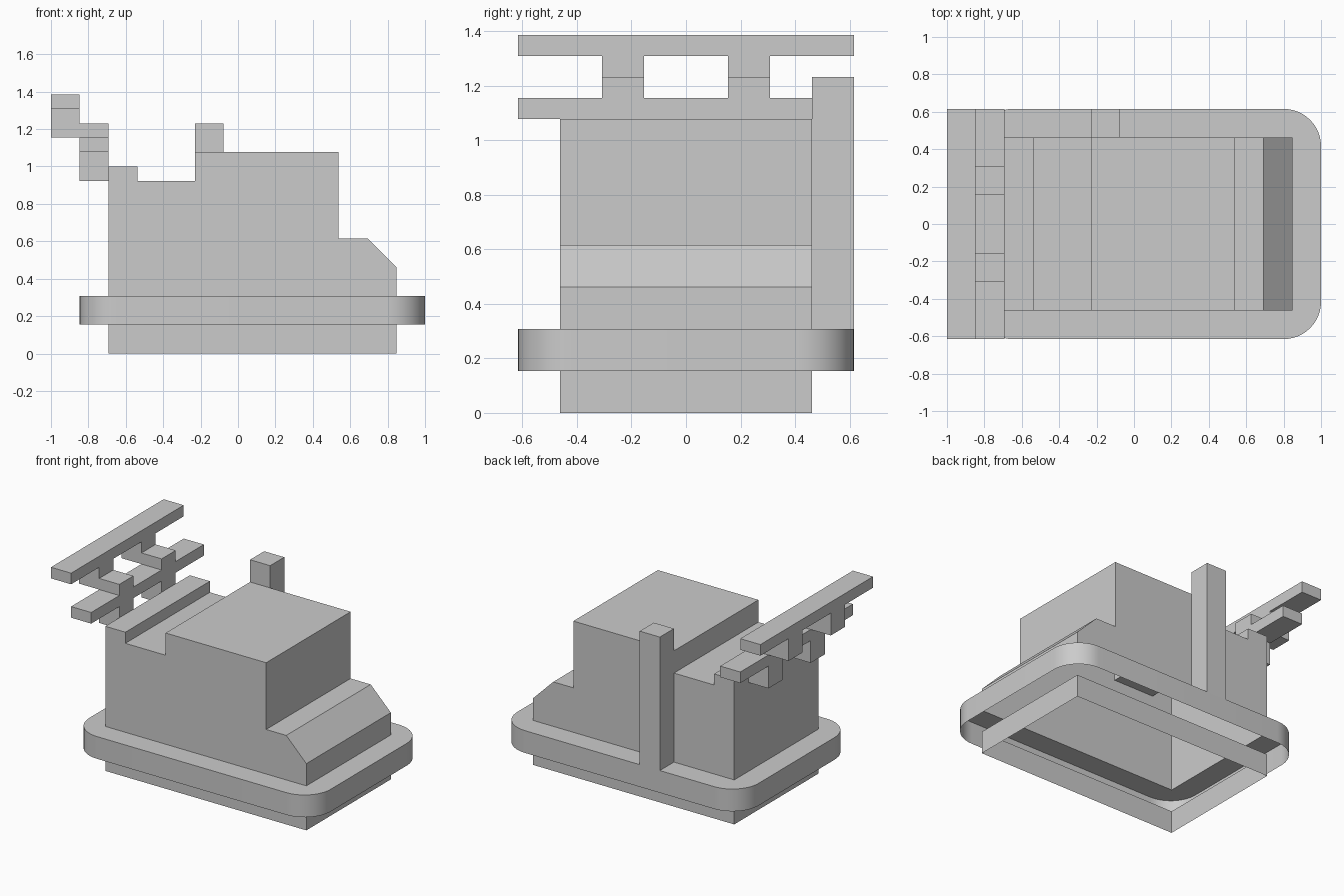
import bpy, bmesh, math

if "Cube" in bpy.data.objects:
    bpy.data.objects.remove(bpy.data.objects["Cube"])

U = 2 / 13          # the model sits on a regular grid of this step


def finish(name, bm):
    mesh = bpy.data.meshes.new(name)
    bm.to_mesh(mesh)
    bm.free()
    obj = bpy.data.objects.new(name, mesh)
    bpy.context.collection.objects.link(obj)
    return obj


def prism(name, profile, y0, y1, drop=()):
    """Extrude an (x, z) profile from y0 to y1; drop lists open sides ('bottom', 'top')."""
    bm = bmesh.new()
    face = bm.faces.new([bm.verts.new((x * U, y0 * U, z * U)) for x, z in profile])
    ext = bmesh.ops.extrude_face_region(bm, geom=[face])["geom"]
    bmesh.ops.translate(bm, vec=(0, (y1 - y0) * U, 0),
                        verts=[g for g in ext if isinstance(g, bmesh.types.BMVert)])
    bmesh.ops.recalc_face_normals(bm, faces=bm.faces)
    gone = [f for f in bm.faces
            if ("bottom" in drop and f.normal.z < -0.9) or ("top" in drop and f.normal.z > 0.9)]
    bmesh.ops.delete(bm, geom=gone, context="FACES")
    return finish(name, bm)


def box(name, x0, x1, y0, y1, z0, z1, drop=()):
    return prism(name, [(x0, z0), (x1, z0), (x1, z1), (x0, z1)], y0, y1, drop)


# Cab body with sloped nose and stepped roof, open underneath
prism("body", [(-4.5, 2), (5.5, 2), (5.5, 3), (4.5, 4), (3.5, 4), (3.5, 7),
               (-1.5, 7), (-1.5, 6), (-3.5, 6), (-3.5, 6.5), (-4.5, 6.5)],
      -3, 3, drop=("bottom",))

# Open skirt below the bumper
box("lower_skirt", -4.5, 5.5, -3, 3, 0, 1, drop=("bottom", "top"))

# Rounded bumper: outer wall plus a top plate around the body, open underneath
bm = bmesh.new()
r, steps = 1.3, 12
outline = []
for cx, cy, start in ((6.5 - r, 4 - r, 0), (-5.5 + r, 4 - r, 90),
                      (-5.5 + r, -4 + r, 180), (6.5 - r, -4 + r, 270)):
    for i in range(steps + 1):
        a = math.radians(start + 90 * i / steps)
        outline.append((cx + r * math.cos(a), cy + r * math.sin(a)))
low = [bm.verts.new((x * U, y * U, U)) for x, y in outline]
top = [bm.verts.new((x * U, y * U, 2 * U)) for x, y in outline]
hole = [bm.verts.new((x * U, y * U, 2 * U)) for x, y in ((5.5, 3), (-4.5, 3), (-4.5, -3), (5.5, -3))]
n = len(outline)
for i in range(n):
    j = (i + 1) % n
    bm.faces.new((low[i], low[j], top[j], top[i]))
rim = [bm.edges.get((top[i], top[(i + 1) % n])) for i in range(n)]
rim += [bm.edges.new((hole[i], hole[(i + 1) % 4])) for i in range(4)]
bmesh.ops.triangle_fill(bm, use_beauty=True, edges=rim, normal=(0, 0, 1))
bm.normal_update()
for f in bm.faces:
    if f.normal.z < -0.5:
        f.normal_flip()
bumper = finish("bumper", bm)
bpy.context.view_layer.objects.active = bumper
bumper.select_set(True)
bpy.ops.object.shade_smooth_by_angle(angle=math.radians(30))

# Exhaust stack on the back side
box("exhaust_stack", -1.5, -0.5, 3, 4, 2, 8)

# Two-tier rear wing
box("wing_upper", -6.5, -5.5, -4, 4, 8.5, 9)
box("wing_lower", -5.5, -4.5, -4, 4, 7, 7.5)

# Wing supports, one pair per side
for side, y in (("front", -2), ("back", 1)):
    box(f"wing_foot_{side}", -5.5, -4.5, y, y + 1, 6, 7)
    prism(f"wing_bracket_{side}", [(-6.5, 7.5), (-4.5, 7.5), (-4.5, 8), (-5.5, 8),
                                   (-5.5, 8.5), (-6.5, 8.5)], y, y + 1)
